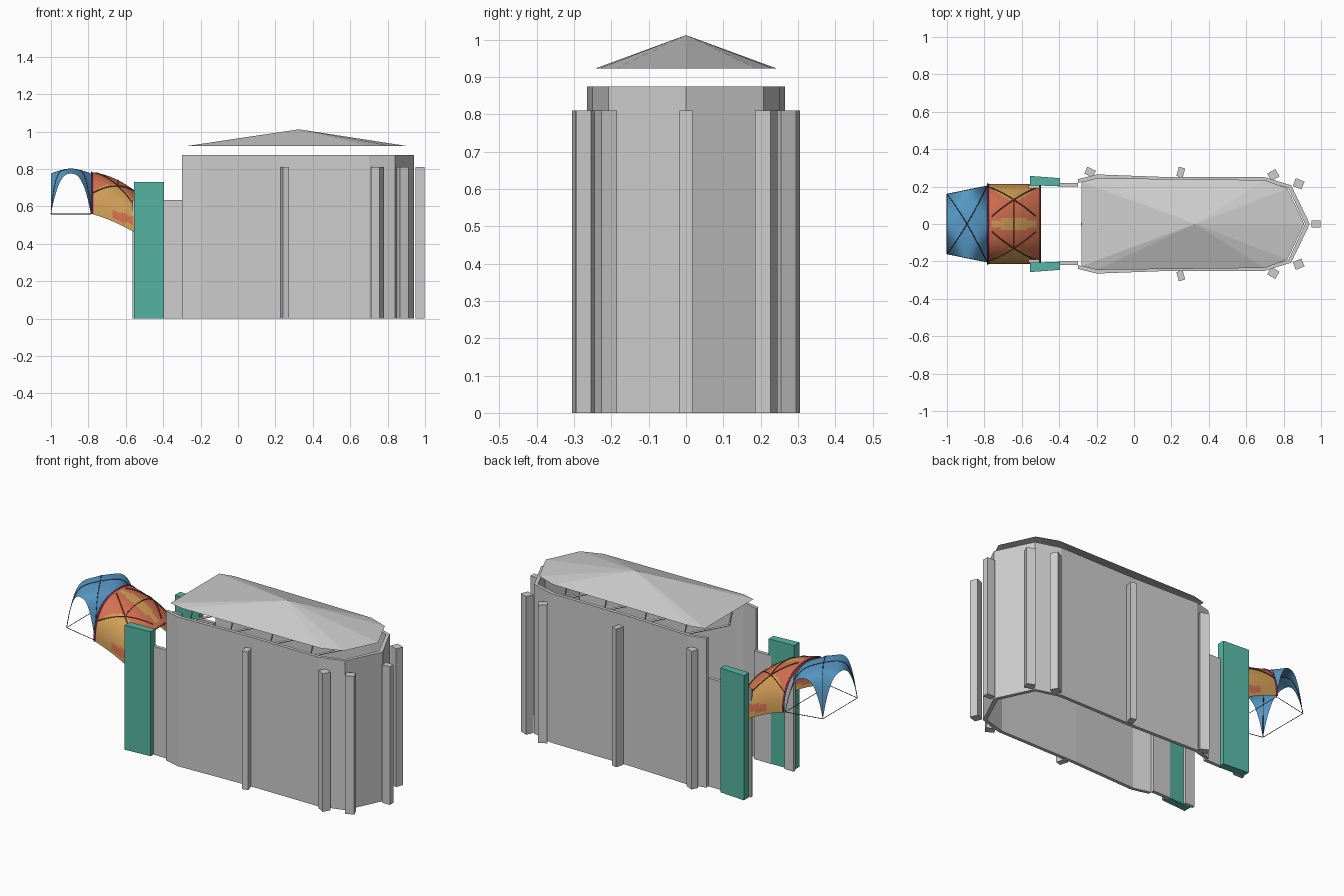
import bpy, bmesh, math
from mathutils import Vector

if "Cube" in bpy.data.objects:
    bpy.data.objects.remove(bpy.data.objects["Cube"])


def mat(name, rgb):
    m = bpy.data.materials.new(name)
    m.diffuse_color = [((c / 255 + 0.055) / 1.055) ** 2.4 for c in rgb] + [1]
    m.use_nodes = True
    m.node_tree.nodes["Principled BSDF"].inputs["Base Color"].default_value = m.diffuse_color
    return m


GREY = mat("light_grey", (205, 205, 205))
TEAL = mat("teal", (86, 182, 163))
BLUE = mat("canvas_blue", (88, 155, 200))
TAN = mat("canvas_tan", (212, 160, 88))
RED = mat("canvas_red", (212, 112, 80))
PINK = mat("trim_pink", (165, 65, 110))
DARK = mat("dark_rope", (50, 45, 45))
BROWN = mat("rib_brown", (120, 75, 45))


def make(name, verts, faces, mats, rule=None, smooth=False, recalc=True):
    me = bpy.data.meshes.new(name)
    me.from_pydata(verts, [], faces)
    for m in mats:
        me.materials.append(m)
    if recalc:
        bm = bmesh.new()
        bm.from_mesh(me)
        bmesh.ops.recalc_face_normals(bm, faces=bm.faces)
        bm.to_mesh(me)
        bm.free()
    for p in me.polygons:
        p.use_smooth = smooth
        if rule:
            p.material_index = rule(p.center)
    ob = bpy.data.objects.new(name, me)
    bpy.context.collection.objects.link(ob)
    return ob


def prism(name, outline, z0, z1, m):
    n = len(outline)
    v = [(x, y, z) for z in (z0, z1) for x, y in outline]
    f = [[i, (i + 1) % n, n + (i + 1) % n, n + i] for i in range(n)]
    return make(name, v, f + [list(range(n)), list(range(n, 2 * n))], [m])


def box(name, cx, cy, sx, sy, z0, z1, m, ang=0):
    c, s = math.cos(math.radians(ang)), math.sin(math.radians(ang))
    o = [(cx + c * a * sx / 2 - s * b * sy / 2, cy + s * a * sx / 2 + c * b * sy / 2)
         for a, b in ((-1, -1), (1, -1), (1, 1), (-1, 1))]
    return prism(name, o, z0, z1, m)


def tube(name, pts, r, m, closed=False):
    cu = bpy.data.curves.new(name, 'CURVE')
    cu.dimensions = '3D'
    cu.bevel_depth = r
    cu.bevel_resolution = 0
    sp = cu.splines.new('POLY')
    sp.points.add(len(pts) - 1)
    for p, q in zip(sp.points, pts):
        p.co = (*q, 1)
    sp.use_cyclic_u = closed
    cu.materials.append(m)
    ob = bpy.data.objects.new(name, cu)
    bpy.context.collection.objects.link(ob)


# Main wall: a U-shaped shell, open at the top, bottom and left end
half_out = [(-0.30, 0.24), (-0.20, 0.265), (0.20, 0.25), (0.70, 0.25), (0.84, 0.207), (0.94, 0)]
half_in = [(-0.30, 0.22), (-0.20, 0.245), (0.20, 0.23), (0.695, 0.23), (0.825, 0.193), (0.915, 0)]
flip = lambda pts: [(x, -y) for x, y in reversed(pts)]
outer = half_out + flip(half_out)[1:]
inner = half_in + flip(half_in)[1:]
n = len(outer)
v = [(x, y, z) for ring, z in ((outer, 0), (inner, 0), (outer, 0.875), (inner, 0.875)) for x, y in ring]
f = []
for i in range(n - 1):
    for a, b in ((0, 1), (1, 3), (3, 2), (2, 0)):
        f.append([a * n + i, a * n + i + 1, b * n + i + 1, b * n + i])
for i in (0, n - 1):
    f.append([i, n + i, 3 * n + i, 2 * n + i])
make("main_wall", v, f, [GREY])

# Low pitched roof floating above the wall
half_roof = [(-0.28, 0.225), (-0.20, 0.245), (0.70, 0.235), (0.82, 0.19), (0.91, 0)]
rim = half_roof + flip(half_roof)[1:]
k = len(rim)
make("roof", [(x, y, 0.922) for x, y in rim] + [(0.325, 0, 1.012)],
     [[i, (i + 1) % k, k] for i in range(k)], [GREY])

# Buttress posts round the wall, entrance walls and gates
box("post_corner", -0.235, 0.277, 0.05, 0.04, 0, 0.81, GREY, -25)
box("post_tip", 0.973, 0, 0.05, 0.035, 0, 0.81, GREY)
for s in (1, -1):
    box("post_middle", 0.25, s * 0.277, 0.035, 0.05, 0, 0.81, GREY, -15 * s)
    box("post_rear", 0.745, s * 0.262, 0.05, 0.045, 0, 0.81, GREY, -60 * s + 90)
    box("post_nose", 0.88, s * 0.215, 0.05, 0.045, 0, 0.81, GREY, -22 * s)
    box("entrance_wall", -0.355, s * 0.21, 0.11, 0.02, 0, 0.635, GREY)
    box("gate_post", -0.535, s * 0.198, 0.06, 0.016, 0, 0.635, GREY)
    prism("gate", [(-0.555, s * 0.207), (-0.395, s * 0.202), (-0.395, s * 0.245), (-0.555, s * 0.257)],
          0, 0.73, TEAL)

# Thin rafters under the roof
for i in range(4):
    x = -0.28 + i * 0.26
    for s in (1, -1):
        tube("rafter", [(x, 0, 0.855), (x + 0.13, s * 0.228, 0.855), (x + 0.26, 0, 0.855)], 0.006, GREY)


# Blue four-legged canopy
def canopy(u, w):
    a, b = abs(u), abs(w)
    hi, lo = max(a, b), min(a, b)
    z = 0.56 + 0.24 * (1 - (a * b) ** 2.6) - 0.025 * hi ** 2 * (1 - lo ** 2.6)
    return (-0.893 + 0.107 * u, w * (0.182 + 0.022 * u), z)


N = 24
grid_faces = lambda nu, nv: [[i * (nv + 1) + j, (i + 1) * (nv + 1) + j, (i + 1) * (nv + 1) + j + 1, i * (nv + 1) + j + 1]
                             for i in range(nu) for j in range(nv)]
make("blue_canopy", [canopy(2 * i / N - 1, 2 * j / N - 1) for i in range(N + 1) for j in range(N + 1)],
     grid_faces(N, N), [BLUE], smooth=True, recalc=False)
tube("canopy_base_rope", [canopy(a, b) for a, b in ((-1, -1), (1, -1), (1, 1), (-1, 1))], 0.002, DARK, True)
for s in (1, -1):
    tube("canopy_seam", [canopy(t / 12, s * t / 12) for t in range(-12, 13)], 0.002, DARK)


# Sloping tunnel tent; t runs along it, a is the arch angle in degrees
def tunnel(t, a, lift=0):
    base = 0.56 - 0.08 * t - 0.05 * t * t
    top = 0.783 - 0.03 * t - 0.11 * t * t
    c, s = math.cos(math.radians(a)), math.sin(math.radians(a))
    y = math.copysign(abs(c) ** 0.85, c) * (0.215 + lift)
    return (-0.782 + 0.28 * t, y, base + (top + lift - base) * max(s, 0) ** 0.85)


def tunnel_colour(c):
    t, y = (c.x + 0.782) / 0.28, abs(c.y)
    if t < 0.04:
        return 2
    if y < 0.035 * math.sin(math.pi * t):
        return 0
    side = y > 0.20 - 0.085 * (1 - abs(2 * t - 1))
    patch = y > 0.205 and 0.4 < t < 0.78 and 0.535 < c.z + 0.09 * (t - 0.4) < 0.58
    return 1 if patch or not side else 0


NT, NA = 28, 60
make("tunnel_tent", [tunnel(i / NT, 180 * j / NA) for i in range(NT + 1) for j in range(NA + 1)],
     grid_faces(NT, NA), [TAN, RED, PINK], tunnel_colour, smooth=True, recalc=False)

# Ribs over the tunnel and its end hoops
for t, m in ((0, PINK), (1, BROWN)):
    tube("end_hoop", [tunnel(t, 6 * j) for j in range(31)], 0.005, m)
for side in (0, 1):
    for t1, a1 in ((0, 25), (1, 25), (0.5, 90), (0.08, 82), (0.92, 82)):
        pts = []
        for q in range(9):
            t = 0.5 + (t1 - 0.5) * q / 8
            a = 57 + (a1 - 57) * q / 8
            pts.append(tunnel(t, 180 - a if side else a, 0.002))
        tube("tunnel_rib", pts, 0.003, BROWN)
